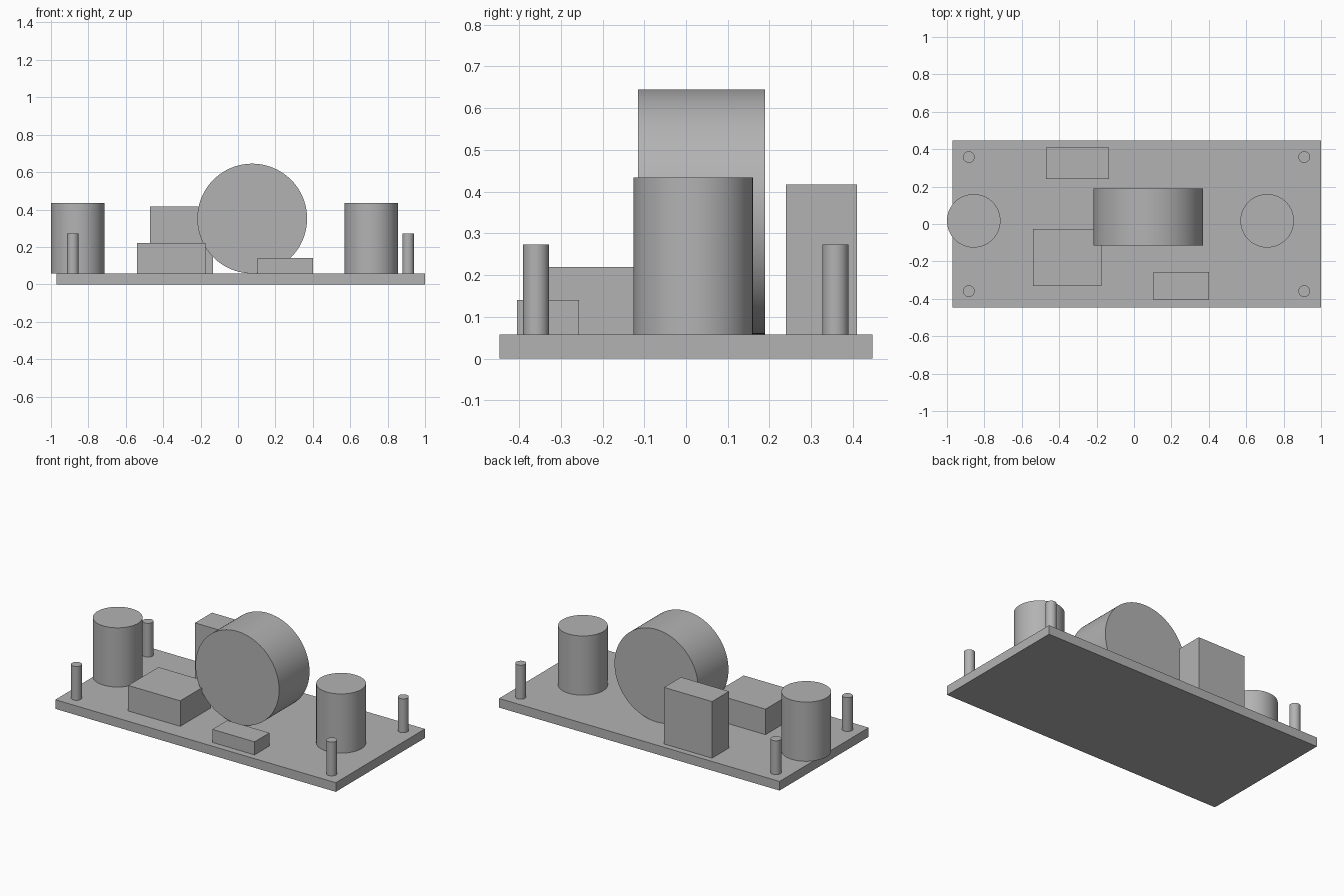
import bpy
from math import radians

if "Cube" in bpy.data.objects:
    bpy.data.objects.remove(bpy.data.objects["Cube"], do_unlink=True)

GREY = (0.45, 0.45, 0.45, 1.0)
mat = bpy.data.materials.new("plain grey")
mat.use_nodes = True
mat.diffuse_color = GREY
mat.node_tree.nodes["Principled BSDF"].inputs["Base Color"].default_value = GREY

BOARD_TOP = 0.058


def finish(name):
    obj = bpy.context.object
    obj.name = name
    obj.data.materials.append(mat)
    return obj


def box(name, x0, x1, y0, y1, z0, z1):
    bpy.ops.mesh.primitive_cube_add(
        size=1, location=((x0 + x1) / 2, (y0 + y1) / 2, (z0 + z1) / 2))
    obj = finish(name)
    obj.scale = (x1 - x0, y1 - y0, z1 - z0)
    bpy.ops.object.transform_apply(location=False, rotation=False, scale=True)


def cylinder(name, location, radius, depth, tilt=0):
    bpy.ops.mesh.primitive_cylinder_add(
        vertices=96, radius=radius, depth=depth, location=location,
        rotation=(radians(tilt), 0, 0))
    finish(name)
    bpy.ops.object.shade_smooth_by_angle(angle=radians(30))


def upright(name, x, y, radius, top):
    cylinder(name, (x, y, (BOARD_TOP + top) / 2), radius, top - BOARD_TOP)


# Circuit board slab
box("board", -0.97, 1.0, -0.447, 0.447, 0, BOARD_TOP)

# Block components standing on the board
box("tall_back_block", -0.47, -0.133, 0.24, 0.41, BOARD_TOP, 0.417)
box("middle_block", -0.539, -0.173, -0.332, -0.028, BOARD_TOP, 0.22)
box("small_front_block", 0.104, 0.4, -0.405, -0.256, BOARD_TOP, 0.141)

# Large drum lying on its side
cylinder("drum", (0.076, 0.037, 0.3515), 0.2935, 0.305, tilt=90)

# Upright cans at both ends
upright("right_can", -0.857, 0.017, 0.143, 0.434)
upright("left_can", 0.712, 0.017, 0.143, 0.434)

# Corner pins
for side, x in (("right", -0.883), ("left", 0.91)):
    for end, y in (("front", -0.359), ("back", 0.358)):
        upright(f"{end}_{side}_pin", x, y, 0.031, 0.273)
